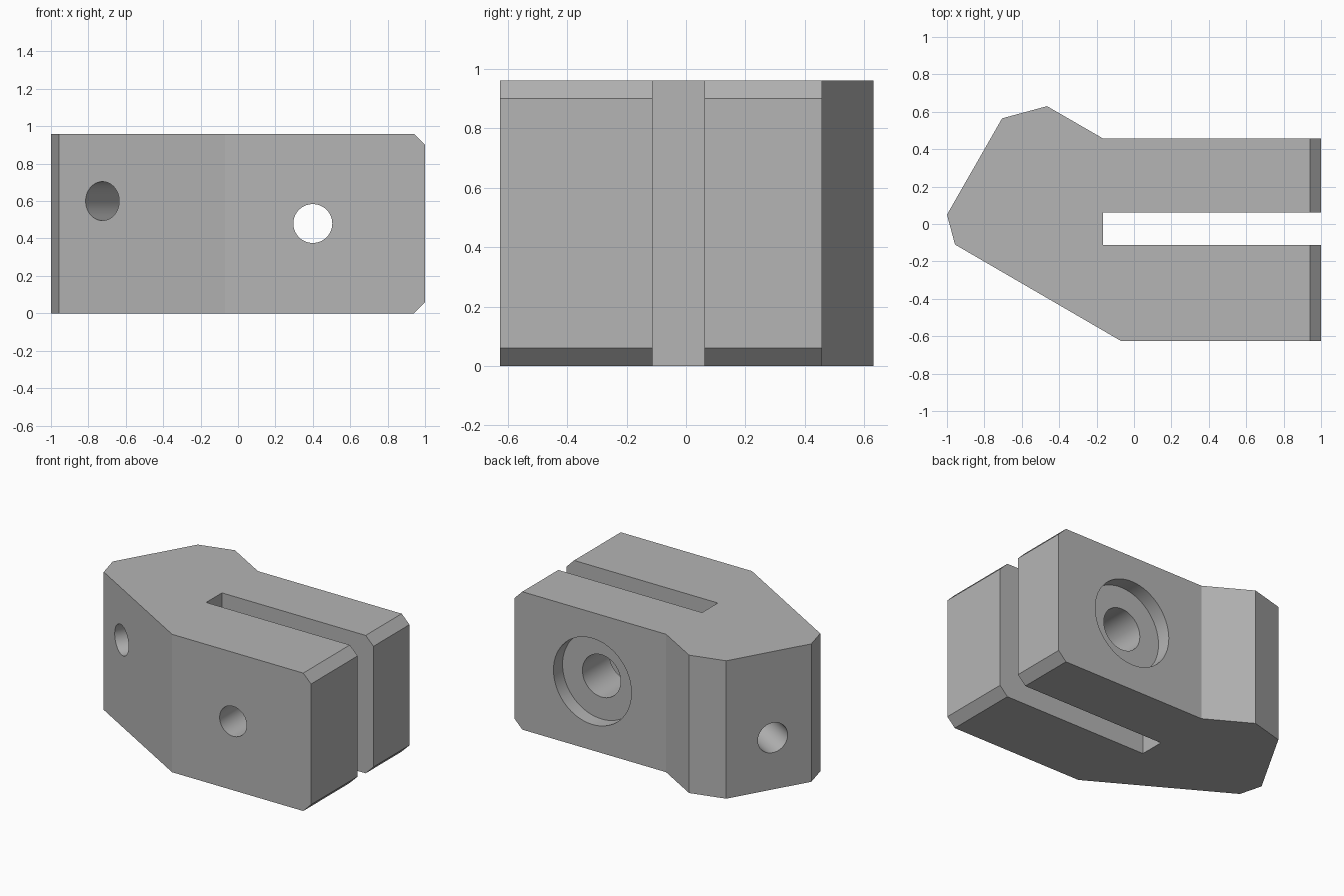
import bpy, bmesh, math
from mathutils import Vector

cube = bpy.data.objects.get("Cube")
if cube:
    bpy.data.objects.remove(cube, do_unlink=True)

HEIGHT = 0.96
CHAMFER = 0.06
BORE = 0.104

grey = bpy.data.materials.new("plain grey")
grey.use_nodes = True
colour = (0.46, 0.46, 0.46, 1)
grey.diffuse_color = colour
grey.node_tree.nodes["Principled BSDF"].inputs["Base Color"].default_value = colour

# Clamp block: plan outline with the slot, extruded upward
outline = [(-1, 0.05), (-0.957, -0.11), (-0.07, -0.625), (1, -0.625),
           (1, -0.112), (-0.167, -0.112), (-0.167, 0.062), (1, 0.062),
           (1, 0.458), (-0.167, 0.458), (-0.465, 0.63), (-0.705, 0.565)]
bm = bmesh.new()
base = bm.faces.new([bm.verts.new((x, y, 0)) for x, y in outline])
top = bmesh.ops.extrude_face_region(bm, geom=[base])["geom"]
bmesh.ops.translate(bm, vec=(0, 0, HEIGHT),
                    verts=[g for g in top if isinstance(g, bmesh.types.BMVert)])
bmesh.ops.recalc_face_normals(bm, faces=bm.faces)

# Chamfers on the top and bottom edges of the jaw ends
ends = [e for e in bm.edges
        if all(v.co.x > 0.99 for v in e.verts)
        and abs(e.verts[0].co.z - e.verts[1].co.z) < 0.01]
ends = [e for e in ends if any(abs(f.normal.x) > 0.9 for f in e.link_faces)]
bmesh.ops.bevel(bm, geom=ends, offset=CHAMFER, offset_type='OFFSET',
                segments=1, affect='EDGES')
mesh = bpy.data.meshes.new("clamp_block")
bm.to_mesh(mesh)
bm.free()
mesh.materials.append(grey)
block = bpy.data.objects.new("clamp_block", mesh)
bpy.context.collection.objects.link(block)


def drill(name, start, end, radius):
    """Cut a round hole along the line from start to end."""
    start, end = Vector(start), Vector(end)
    axis = end - start
    bpy.ops.mesh.primitive_cylinder_add(
        vertices=64, radius=radius, depth=axis.length,
        location=(start + end) / 2,
        rotation=axis.to_track_quat('Z', 'Y').to_euler())
    cutter = bpy.context.object
    cutter.name = name
    cutter.hide_render = True
    cutter.data.materials.append(grey)
    cut = block.modifiers.new(name, 'BOOLEAN')
    cut.operation = 'DIFFERENCE'
    cut.solver = 'EXACT'
    cut.object = cutter
    bpy.context.view_layer.objects.active = block
    bpy.ops.object.modifier_apply(modifier=name)
    bpy.data.objects.remove(cutter, do_unlink=True)


def drill_blind(name, mouth, angle, depth):
    """Cut a blind hole into a slanted face, heading along a plan angle."""
    mouth = Vector(mouth)
    heading = Vector((math.cos(angle), math.sin(angle), 0))
    drill(name, mouth - heading * 0.1, mouth + heading * depth, BORE)


# Clamping screw: narrow front bore, wider back bore and counterbore
drill("front_bore", (0.4, -0.8, 0.48), (0.4, -0.02, 0.48), BORE)
drill("back_bore", (0.4, -0.02, 0.48), (0.4, 0.8, 0.48), 0.147)
drill("counterbore", (0.4, 0.358, 0.48), (0.4, 0.8, 0.48), 0.3)

# Blind holes in the two slanted sides
drill_blind("front_blind_hole", (-0.725, -0.245, 0.6), math.radians(60), 0.55)
drill_blind("side_blind_hole", (-0.866, 0.283, 0.36), math.radians(-30), 0.55)

# Smooth bores, crisp edges
bpy.ops.object.select_all(action='DESELECT')
block.select_set(True)
bpy.context.view_layer.objects.active = block
bpy.ops.object.shade_smooth_by_angle(angle=math.radians(12))
